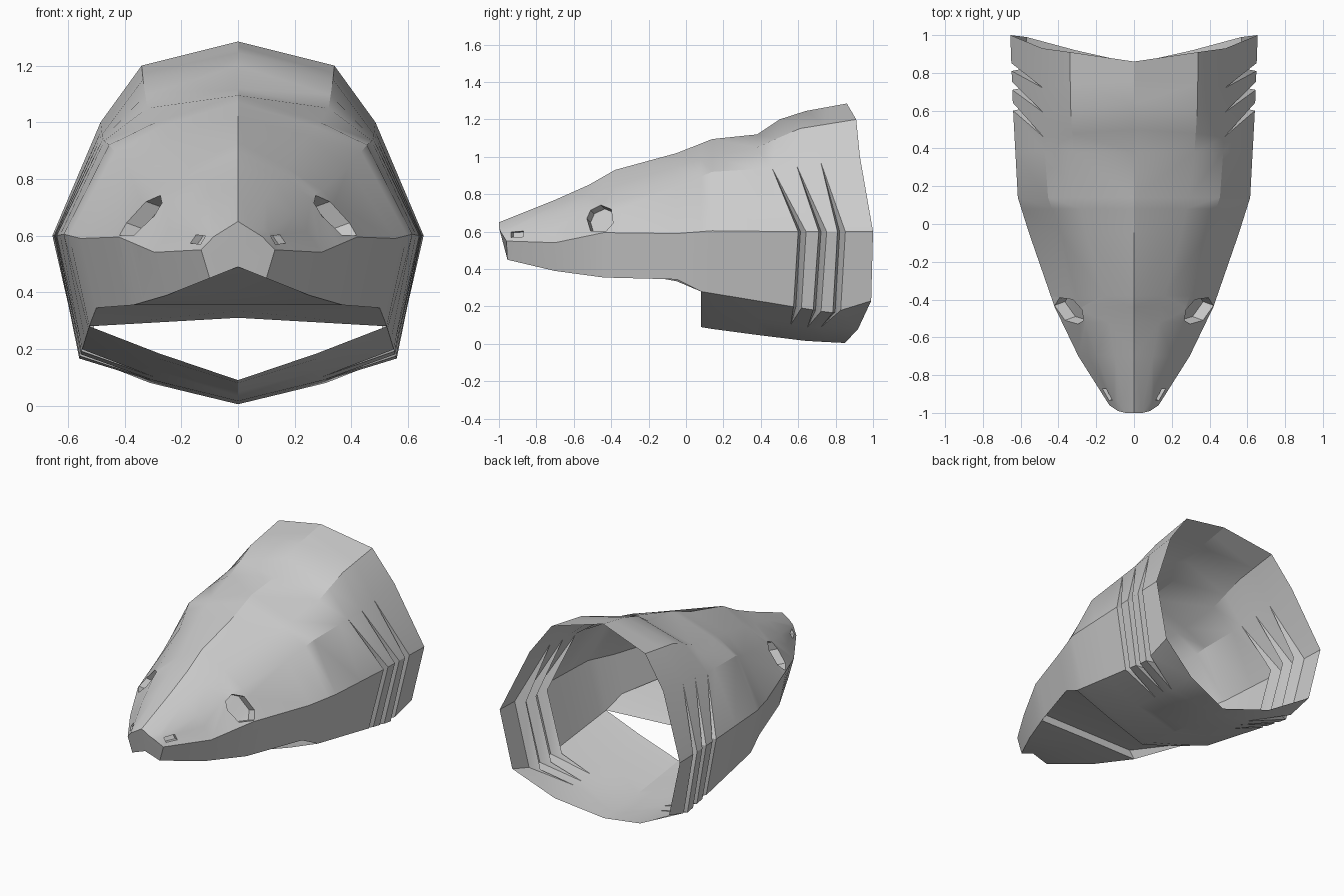
import bpy, bmesh
from mathutils import Vector

if "Cube" in bpy.data.objects:
    bpy.data.objects.remove(bpy.data.objects["Cube"])

# Long rails of the head: (y, x, z) from nose to neck
TOP = [(-1, 0, .65), (-.7, 0, .77), (-.52, 0, .85), (-.38, 0, .93), (-.05, 0, 1.02),
       (.14, 0, 1.095), (.38, 0, 1.12), (.5, 0, 1.20), (.64, 0, 1.245), (.86, 0, 1.285)]
CROWN = [(-1, .045, .622), (-.7, .10, .74), (-.44, .15, .825), (-.05, .25, .95),
         (.14, .29, 1.0), (.38, .32, 1.05), (.6, .335, 1.15), (.91, .34, 1.2)]
BROW = [(-.99, .085, .597), (-.7, .20, .675), (-.44, .28, .745), (-.05, .39, .84),
        (.14, .455, .92), (.46, .478, .94), (.93, .485, 1.0)]
SIDE = [(-.96, .13, .55), (-.73, .28, .535), (-.44, .42, .595), (-.05, .555, .59),
        (.14, .615, .605), (.6, .64, .6), (1, .655, .6)]
JAW = [(-.955, .1, .45), (-.7, .25, .39), (-.44, .37, .355), (-.05, .5, .345),
       (.08, .525, .28), (.78, .56, .165), (.99, .57, .23)]
CHIN = [(.08, .28, .185), (.2, .29, .15), (.65, .30, .09), (.92, .31, .08)]
KEEL = [(.08, 0, .09), (.2, 0, .07), (.65, 0, .015), (.85, 0, .005)]
RAILS = [TOP, CROWN, BROW, SIDE, JAW, CHIN, KEEL]


def at(rail, y):
    """Point on a rail at the given y, clamped to its ends."""
    y = min(max(y, rail[0][0]), rail[-1][0])
    for a, b in zip(rail, rail[1:]):
        if y <= b[0]:
            t = (y - a[0]) / (b[0] - a[0])
            return Vector((a[1] + t * (b[1] - a[1]), y, a[2] + t * (b[2] - a[2])))


bm = bmesh.new()


def face(*pts):
    """Face from points, skipping repeated corners."""
    out = []
    for p in pts:
        if all((p - q).length > 1e-4 for q in out):
            out.append(p)
    if len(out) > 2:
        bm.faces.new([bm.verts.new(p) for p in out])


def column(y, n):
    return [at(r, y) for r in RAILS[:n]]


# Cross-sections of the snout and cheeks, then the full throat
columns = [column(y, 5) for y in (-2, -.7, -.52, -.44, -.38, -.05)]
columns += [column(y, 7) for y in (.08, .14, .38)]

# Gill grooves: front lip, recessed line and back lip meet at both tips
for ys in ([.5, .48, .46, .60, .575, .56, .5],
           [.64, .61, .59, .71, .68, .65, .64],
           [.76, .74, .72, .81, .785, .72, .76]):
    for step, inward in ((0, 0), (.012, .06), (.042, 0)):
        col = [at(r, y + (step if i in (3, 4) else 0)) for i, (r, y) in enumerate(zip(RAILS, ys))]
        for i in (3, 4):
            col[i].x -= inward
        columns.append(col)
columns.append(column(2, 7))  # open neck rim

for a, b in zip(columns, columns[1:]):
    for i in range(min(len(a), len(b)) - 1):
        face(a[i], b[i], b[i + 1], a[i + 1])

# Nose plate
nose_low = Vector((0, -.965, .49))
face(*columns[0], nose_low)

# Underside of the snout
j0, j1, j2, j3, j4, j5, j6 = [columns[i][4] for i in range(7)]
c1, c3 = Vector((0, -.7, .39)), Vector((0, -.44, .357))
face(nose_low, j0, j1, c1)
face(c1, j1, j2, j3, c3)

# Palate behind a small step
s_c, s_e = Vector((0, -.44, .405)), Vector((.335, -.44, .405))
p_c, e_c = Vector((0, -.05, .335)), Vector((0, .08, .31))
face(c3, j3, s_e, s_c)
face(s_e, j3, j4, j5)
face(s_c, s_e, j5, p_c)
face(p_c, j5, j6, e_c)

bmesh.ops.remove_doubles(bm, verts=bm.verts, dist=1e-4)


def socket(outline, shift):
    """Cut a convex side-view outline (y, z) into the skin and sink it."""
    pts = [Vector((0, y, z)) for y, z in outline]
    mid = sum(pts, Vector()) / len(pts)
    lo = [min(p[k] for p in pts) for k in (1, 2)]
    hi = [max(p[k] for p in pts) for k in (1, 2)]
    planes = []

    def inside():
        found = []
        for f in bm.faces:
            box = all(min(v.co[k] for v in f.verts) < hi[k - 1] + 1e-5 and
                      max(v.co[k] for v in f.verts) > lo[k - 1] - 1e-5 for k in (1, 2))
            c = f.calc_center_median()
            if box and c.x > .02 and all((c - o).dot(n) < 0 for o, n in planes):
                found.append(f)
        return found

    bmesh.ops.triangulate(bm, faces=inside())
    for p, q in zip(pts, pts[1:] + pts[:1]):
        n = (q - p).cross(Vector((1, 0, 0))).normalized()
        if (mid - p).dot(n) > 0:
            n = -n
        fs = inside()
        geom = set(fs) | {e for f in fs for e in f.edges} | {v for f in fs for v in f.verts}
        bmesh.ops.bisect_plane(bm, geom=list(geom), dist=1e-5, plane_co=p, plane_no=n)
        planes.append((p, n))
    fs = set(inside())
    rim = [e for e in {e for f in fs for e in f.edges}
           if sum(f in fs for f in e.link_faces) == 1]
    bmesh.ops.delete(bm, geom=list(fs), context='FACES')
    ext = bmesh.ops.extrude_edge_only(bm, edges=[e for e in rim if e.is_valid])['geom']
    bmesh.ops.translate(bm, vec=shift, verts=[v for v in ext if isinstance(v, bmesh.types.BMVert)])
    bmesh.ops.triangle_fill(bm, use_beauty=True,
                            edges=[e for e in ext if isinstance(e, bmesh.types.BMEdge)])


# Eye and nostril
socket([(-.53, .67), (-.51, .715), (-.455, .742), (-.4, .72), (-.39, .645), (-.43, .6), (-.51, .603)],
       (-.055, .02, -.02))
socket([(-.935, .57), (-.935, .598), (-.87, .603), (-.87, .573)], (-.025, .012, -.004))

# Mirror to the other side
bmesh.ops.mirror(bm, geom=bm.verts[:] + bm.edges[:] + bm.faces[:], axis='X', merge_dist=1e-4)
bmesh.ops.remove_doubles(bm, verts=bm.verts, dist=1e-4)
bmesh.ops.recalc_face_normals(bm, faces=bm.faces)

mesh = bpy.data.meshes.new("shark_head")
bm.to_mesh(mesh)
bm.free()
head = bpy.data.objects.new("shark_head", mesh)
bpy.context.collection.objects.link(head)
bpy.context.view_layer.objects.active = head
head.select_set(True)
bpy.ops.object.shade_smooth_by_angle(angle=.5)
